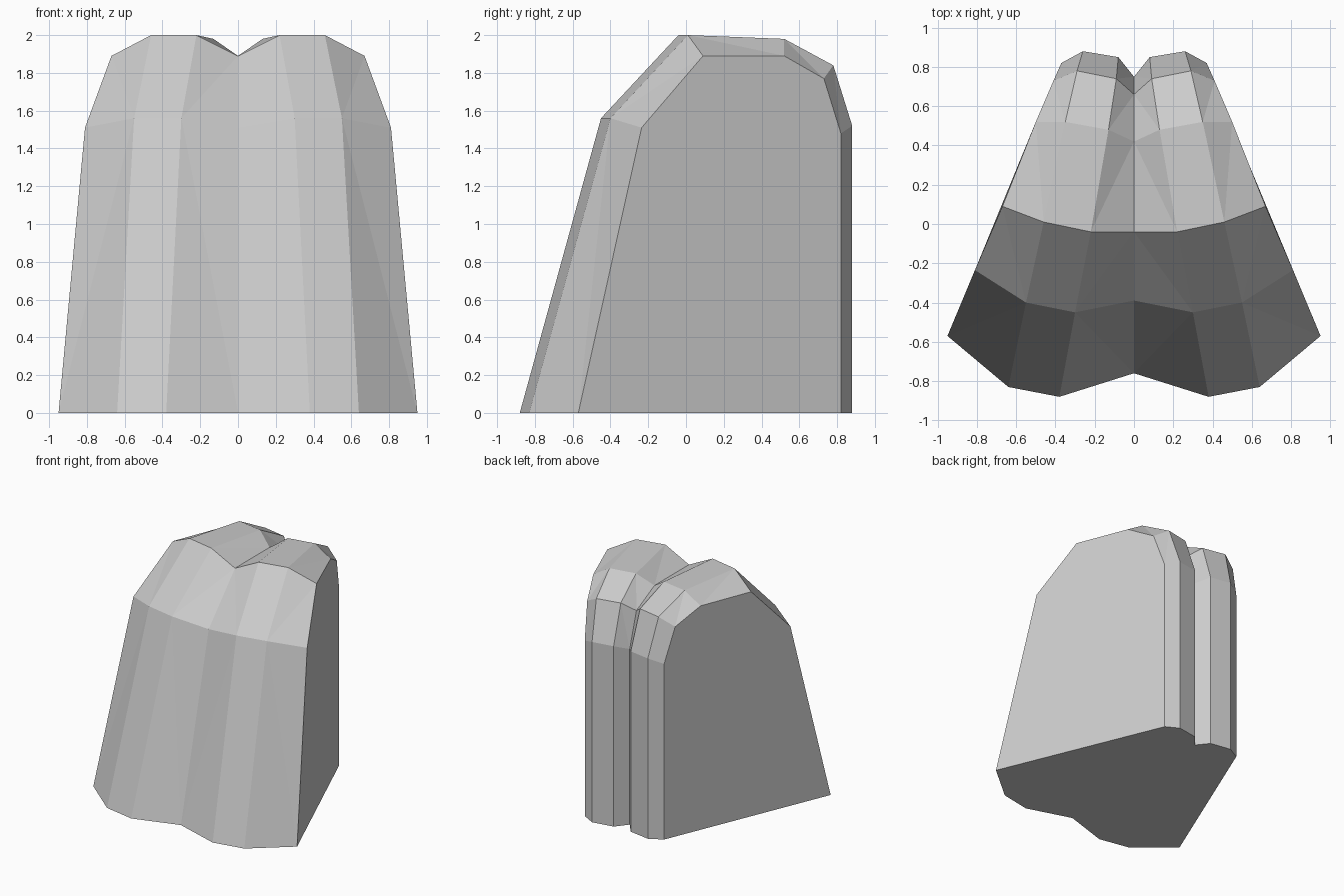
import bpy
import bmesh

cube = bpy.data.objects.get("Cube")
if cube:
    bpy.data.objects.remove(cube, do_unlink=True)

# One matte grey for the whole body
grey = bpy.data.materials.new("light_grey")
grey.use_nodes = True
colour = (0.6, 0.6, 0.6, 1)
grey.diffuse_color = colour
grey.node_tree.nodes["Principled BSDF"].inputs["Base Color"].default_value = colour

# Ribs of one half, each running from front foot over the crown to back foot
groove = [(0, -.76, 0), (0, -.39, 1.51), (0, -.04, 1.89), (0, .42, 1.89),
          (0, .66, 1.77), (0, .75, 1.48), (0, .75, 0)]
inner = [(.38, -.88, 0), (.30, -.45, 1.56), (.22, -.04, 2), (.13, .48, 1.98),
         (.09, .74, 1.84), (.08, .85, 1.52), (.08, .85, 0)]
outer = [(.64, -.83, 0), (.55, -.40, 1.56), (.46, .01, 2), (.35, .52, 1.98),
         (.29, .78, 1.84), (.26, .88, 1.52), (.26, .88, 0)]
edge = [(.95, -.57, 0), (.81, -.235, 1.51), (.67, .09, 1.89), (.50, .52, 1.89),
        (.41, .73, 1.77), (.37, .82, 1.48), (.37, .82, 0)]

bm = bmesh.new()
ribs = [[bm.verts.new(p) for p in rib] for rib in (groove, inner, outer, edge)]


def skin(high, low, flip):
    """Join two ribs with triangles, folding each panel along one diagonal."""
    for i in range(len(high) - 1):
        a, b, c, d = high[i], low[i], low[i + 1], high[i + 1]
        if i == 0:
            tris = [(a, b, d), (b, c, d)]
        else:
            tris = [(a, b, c), (a, c, d)]
        for tri in tris:
            bm.faces.new(tri[::-1] if flip else tri)


# Groove flank, ridge crest and outer bevel
skin(ribs[1], ribs[0], True)
for i in range(len(inner) - 1):
    bm.faces.new((ribs[1][i], ribs[2][i], ribs[2][i + 1], ribs[1][i + 1]))
skin(ribs[2], ribs[3], False)

# Flat side and flat base
bm.faces.new(ribs[3])
bm.faces.new([r[0] for r in reversed(ribs)] + [r[-1] for r in ribs])
bmesh.ops.recalc_face_normals(bm, faces=bm.faces[:])
base = min(bm.faces, key=lambda f: f.calc_center_median().z)
if base.normal.z > 0:
    bmesh.ops.reverse_faces(bm, faces=bm.faces[:])

mesh = bpy.data.meshes.new("ridged_body")
bm.to_mesh(mesh)
bm.free()
mesh.materials.append(grey)
body = bpy.data.objects.new("ridged_body", mesh)
bpy.context.collection.objects.link(body)

# The other half
mirror = body.modifiers.new("mirror", "MIRROR")
mirror.use_axis[0] = True
mirror.use_clip = True
